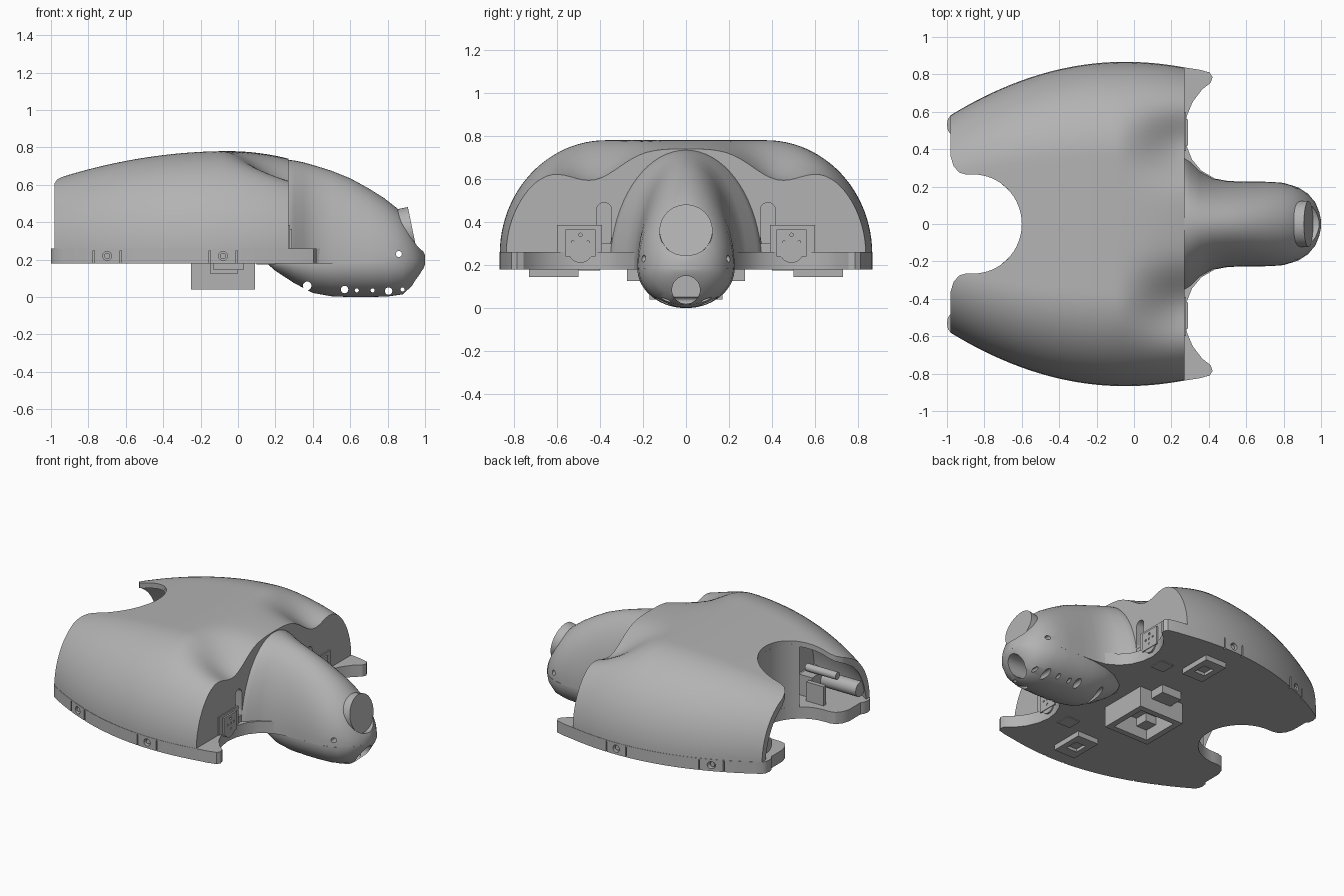
import bpy, bmesh, math
from mathutils import Vector

if "Cube" in bpy.data.objects:
    bpy.data.objects.remove(bpy.data.objects["Cube"], do_unlink=True)

grey = bpy.data.materials.new("plain_grey")
grey.use_nodes = True
grey.diffuse_color = (0.45, 0.45, 0.45, 1)
grey.node_tree.nodes["Principled BSDF"].inputs["Base Color"].default_value = (0.45, 0.45, 0.45, 1)


def finish(name, bm):
    bmesh.ops.recalc_face_normals(bm, faces=bm.faces)
    mesh = bpy.data.meshes.new(name)
    bm.to_mesh(mesh)
    bm.free()
    mesh.materials.append(grey)
    obj = bpy.data.objects.new(name, mesh)
    bpy.context.collection.objects.link(obj)
    return obj


def activate(obj):
    bpy.ops.object.select_all(action='DESELECT')
    obj.select_set(True)
    bpy.context.view_layer.objects.active = obj


def smooth(obj, angle=35):
    activate(obj)
    bpy.ops.object.shade_smooth_by_angle(angle=math.radians(angle))


def loft(name, rings):
    bm = bmesh.new()
    rows = [[bm.verts.new(p) for p in ring] for ring in rings]
    n = len(rows[0])
    for a, b in zip(rows, rows[1:]):
        for i in range(n):
            bm.faces.new((a[i], a[(i + 1) % n], b[(i + 1) % n], b[i]))
    bm.faces.new(rows[0])
    bm.faces.new(rows[-1])
    return finish(name, bm)


def prism(name, outline, z0, z1):
    return loft(name, [[(x, y, z) for x, y in outline] for z in (z0, z1)])


def box(name, x0, x1, y0, y1, z0, z1):
    return prism(name, [(x0, y0), (x1, y0), (x1, y1), (x0, y1)], z0, z1)


def rod(name, start, end, r, sides=32):
    start, end = Vector(start), Vector(end)
    rot = (end - start).to_track_quat('Z', 'Y')
    circle = [rot @ Vector((r * math.cos(2 * math.pi * i / sides), r * math.sin(2 * math.pi * i / sides), 0))
              for i in range(sides)]
    return loft(name, [[p + c for c in circle] for p in (start, end)])


def cut(obj, cutter):
    cutter.hide_render = True
    mod = obj.modifiers.new("cut", 'BOOLEAN')
    mod.operation, mod.solver, mod.object = 'DIFFERENCE', 'EXACT', cutter
    activate(obj)
    bpy.ops.object.modifier_apply(modifier=mod.name)
    bpy.data.objects.remove(cutter, do_unlink=True)


# Body envelope: half width and crown height along the length
def half_width(x):
    return 0.865 - (0.285 * ((x + 0.05) / 0.93) ** 2 if x < -0.05 else 0.03 * ((x + 0.05) / 0.32) ** 2)


def crown(x):
    return 0.78 - (0.15 * ((x + 0.05) / 0.93) ** 2 if x < -0.05 else 0.04 * ((x + 0.05) / 0.32) ** 2)


def body_ring(x, inset=0.0, floor=0.25):
    w, top = half_width(x) - inset, crown(x) - inset
    t = min(max((x + 0.1) / 0.37, 0), 1)
    sink = 0.14 * t * t * (3 - 2 * t)
    flat = 0.43 * w
    half = []
    for i in range(25):
        a = math.pi / 2 * i / 24
        half.append((flat + (w - flat) * math.cos(a), floor + (top - floor) * math.sin(a)))
    half += [(flat * (1 - i / 10), top) for i in range(1, 11)]
    half = [(y, max(floor, z - sink * math.exp(-((y - 0.43) / 0.17) ** 2))) for y, z in half]
    full = half + [(-y, z) for y, z in reversed(half[:-1])]
    return [(x, y, z) for y, z in full]


def span(a, b, n):
    return [a + (b - a) * i / n for i in range(n + 1)]


# Rear notch outline, shared by shell and plate
arc = [(-0.86 + 0.26 * math.cos(a), 0.265 * math.sin(a)) for a in span(math.pi / 2, -math.pi / 2, 32)]
corner = [(-0.98, 0.36), (-0.965, 0.31), (-0.935, 0.275), (-0.90, 0.265)]
notch = corner + arc + [(x, -y) for x, y in reversed(corner)]

shell = loft("body_shell", [body_ring(x) for x in span(-0.98, 0.27, 44)])
cut(shell, loft("cavity_cutter", [body_ring(x, 0.035, 0.2) for x in span(-1.02, -0.42, 20)]))
cut(shell, prism("notch_cutter", [(-1.2, 0.36)] + notch + [(-1.2, -0.36)], 0.1, 1))
smooth(shell, 32)

# Curved wall in front of the rear wheel well
angles = span(-0.95, 0.95, 24)
well = [(-0.86 + r * math.cos(a), r * math.sin(a)) for r, sweep in ((0.262, angles), (0.29, angles[::-1])) for a in sweep]
smooth(prism("wheel_well_wall", well, 0.25, 0.69))

# Base plate with front horns and wheel scoops
scoop = [(0.35, 0.825), (0.405, 0.81), (0.42, 0.785), (0.41, 0.755), (0.365, 0.72), (0.315, 0.655), (0.283, 0.58),
         (0.27, 0.5), (0.28, 0.42), (0.31, 0.345), (0.36, 0.285), (0.42, 0.25), (0.5, 0.2)]
tail = [(-0.98, 0.48), (-0.995, 0.5), (-1.0, 0.53), (-0.995, 0.56)]
side = tail + [(x, half_width(x) + 0.002) for x in span(-0.98, 0.27, 30)] + scoop
plate = prism("base_plate", side + [(x, -y) for x, y in reversed(side)] + notch[::-1], 0.18, 0.26)
smooth(plate, 30)


# Head: upper snout blending into the body, and a boat shaped chin
def half_round(x, w, z0, z1):
    return [(x, w * math.cos(a), z0 + (z1 - z0) * math.sin(a)) for a in span(0, math.pi, 36)]


snout = [(0.1, 0.36, 0.735), (0.26, 0.36, 0.735), (0.30, 0.335, 0.73), (0.35, 0.285, 0.72), (0.42, 0.245, 0.70),
         (0.5, 0.23, 0.675), (0.6, 0.226, 0.635), (0.7, 0.226, 0.58), (0.78, 0.222, 0.53), (0.85, 0.205, 0.475),
         (0.90, 0.18, 0.42), (0.94, 0.15, 0.345), (0.97, 0.112, 0.285), (0.99, 0.065, 0.245), (1.0, 0.02, 0.225)]
head = loft("head_upper", [half_round(x, w, 0.18, z) for x, w, z in snout])
keel = [(0.16, 0.03, 0.175), (0.2, 0.1, 0.14), (0.3, 0.17, 0.075), (0.4, 0.205, 0.022), (0.5, 0.222, 0.004),
        (0.6, 0.226, 0), (0.7, 0.226, 0), (0.8, 0.22, 0.003), (0.88, 0.195, 0.014), (0.93, 0.162, 0.05),
        (0.97, 0.115, 0.11), (0.99, 0.065, 0.15), (1.0, 0.02, 0.175)]
chin = loft("head_chin", [half_round(x, w, 0.185, z) for x, w, z in keel])

eye = Vector((0.93, 0, 0.36))
aim = Vector((0.98, 0, 0.2))
cut(head, rod("eye_cutter", eye, eye + aim * 0.3, 0.125, 48))
cut(head, rod("cheek_hole_cutter", (0.86, -0.4, 0.23), (0.86, 0.4, 0.23), 0.016))
for x, z, r in ((0.37, 0.06, 0.023), (0.57, 0.04, 0.02), (0.635, 0.036, 0.011),
                (0.72, 0.036, 0.011), (0.805, 0.032, 0.02), (0.88, 0.04, 0.011)):
    cut(chin, rod("chin_hole_cutter", (x, -0.4, z), (x, 0.4, z), r, 20))
cut(chin, rod("mouth_cutter", (0.8, 0, 0.085), (1.2, 0, 0.085), 0.065))
smooth(head, 32)
smooth(chin, 32)
smooth(rod("eye_disc", eye - aim * 0.06, eye + aim * 0.003, 0.123, 48))

# Open battery tray under the plate
tray = box("under_tray", -0.25, 0.09, -0.17, 0.17, 0.04, 0.181)
cut(tray, box("tray_cutter", -0.21, 0.05, -0.13, 0.13, 0, 0.165))

for s, label in ((1, "left"), (-1, "right")):
    def side_box(name, x0, x1, y0, y1, z0, z1):
        return box(label + name, x0, x1, min(s * y0, s * y1), max(s * y0, s * y1), z0, z1)

    side_box("_tray_tab", -0.15, 0.0, 0.165, 0.275, 0.125, 0.181)
    side_box("_tray_shelf", -0.21, -0.13, 0.04, 0.135, 0.11, 0.166)
    frame = side_box("_under_frame", -0.13, 0.03, 0.5, 0.73, 0.145, 0.181)
    cut(frame, side_box("_frame_cutter", -0.09, -0.01, 0.57, 0.66, 0.1, 0.165))
    side_box("_plate_pad", 0.1, 0.2, 0.4, 0.5, 0.175, 0.181)

    # Front motor mount with cable slot
    side_box("_motor_box", 0.25, 0.277, 0.39, 0.6, 0.26, 0.385)
    mount = prism(label + "_motor_face", [(0.26, s * 0.42), (0.288, s * 0.42), (0.288, s * 0.56), (0.26, s * 0.56)],
                  0.24, 0.365)
    for dy, dz in ((0, 0), (0.035, 0), (-0.035, 0), (0, 0.035), (0, -0.035)):
        y, z = s * 0.49 + dy, 0.305 + dz
        cut(mount, rod("bolt_cutter", (0.28, y, z), (0.3, y, z), 0.008, 12))
    smooth(rod(label + "_motor_hub", (0.26, s * 0.49, 0.265), (0.284, s * 0.49, 0.265), 0.055))
    slot = side_box("_slot_cutter", 0.2, 0.4, 0.345, 0.415, 0.3, 0.455)
    cut(shell, slot)
    cut(shell, rod("slot_top_cutter", (0.2, s * 0.38, 0.455), (0.4, s * 0.38, 0.455), 0.035))

    # Rear motors inside the tail lobes
    smooth(rod(label + "_rear_motor", (-0.7, s * 0.5, 0.34), (-0.965, s * 0.5, 0.34), 0.05))
    smooth(rod(label + "_rear_rod", (-0.62, s * 0.42, 0.43), (-0.85, s * 0.42, 0.43), 0.025))
    side_box("_rear_bracket", -0.82, -0.69, 0.31, 0.34, 0.26, 0.39)
    side_box("_rear_block", -0.7, -0.6, 0.36, 0.46, 0.26, 0.4)

    # Edge screws and seams along the plate
    for x in (-0.7, -0.08):
        y = half_width(x)
        cut(plate, rod("screw_cutter", (x, s * (y - 0.03), 0.22), (x, s * (y + 0.1), 0.22), 0.024, 24))
        smooth(rod(label + "_edge_screw", (x, s * (y - 0.05), 0.22), (x, s * (y - 0.012), 0.22), 0.016, 20))
        for dx in (-0.072, 0.072):
            y = half_width(x + dx)
            cut(plate, side_box("_seam_cutter", x + dx - 0.004, x + dx + 0.004, y - 0.015, y + 0.1, 0.17, 0.255))
smooth(shell, 32)
smooth(plate, 30)
